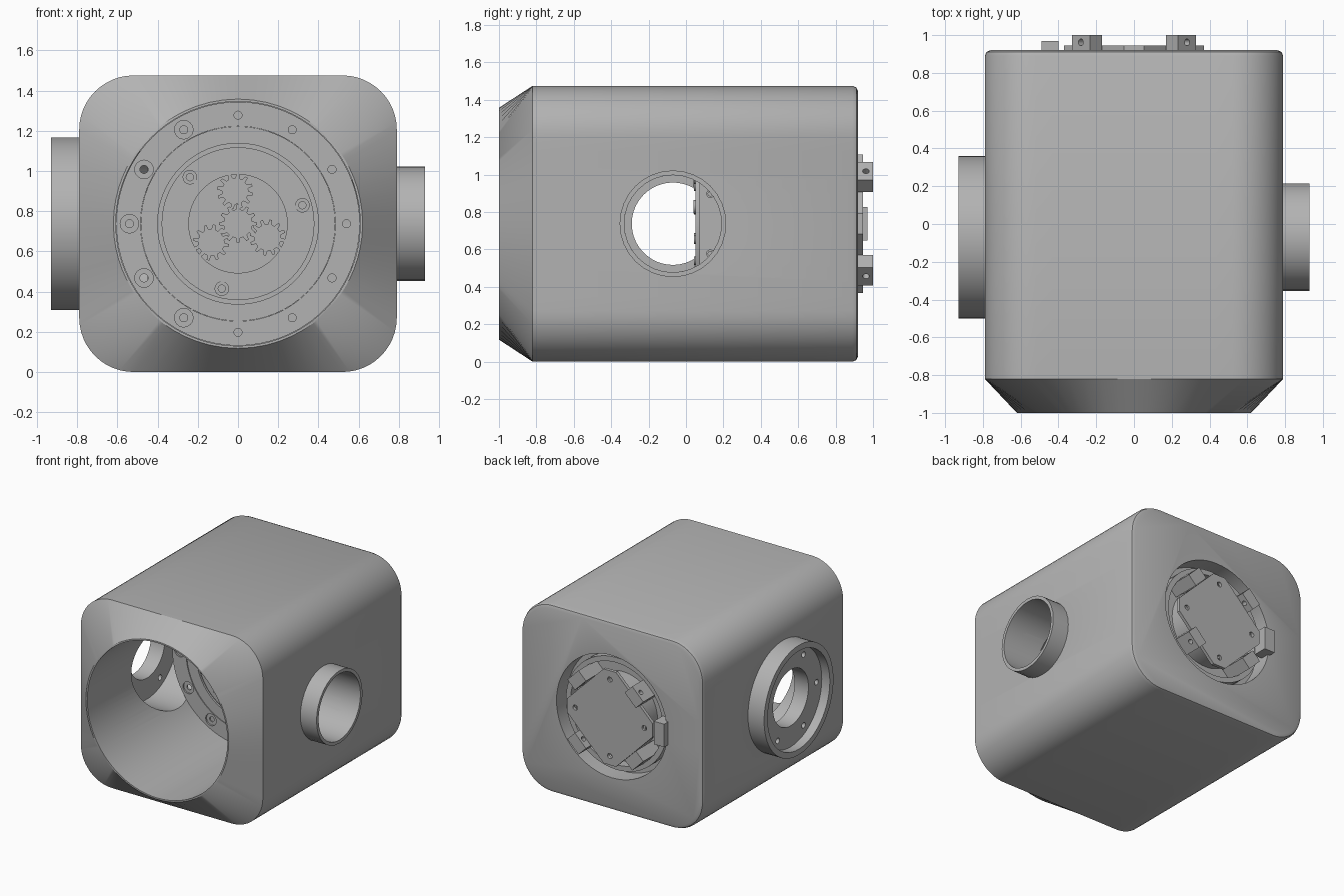
import bpy, bmesh
from math import sin, cos, pi, radians, sqrt
from mathutils import Vector, Matrix

if "Cube" in bpy.data.objects:
    bpy.data.objects.remove(bpy.data.objects["Cube"])

CZ = 0.7375          # height of the main axis
CY = -0.07           # depth of the side ports
grey = bpy.data.materials.new("plain grey")
grey.use_nodes = True
colour = (0.45, 0.45, 0.45, 1)
grey.diffuse_color = colour
grey.node_tree.nodes["Principled BSDF"].inputs["Base Color"].default_value = colour


def place(axis, u, v, t):
    """Point on a cross-section at distance t along the axis."""
    return Vector((u, t, CZ + v)) if axis == "Y" else Vector((t, CY + u, CZ + v))


def loft(name, rings, wrap=False):
    """Skin a list of equal rings; cap the ends or join last to first."""
    bm = bmesh.new()
    vr = [[bm.verts.new(p) for p in r] for r in rings]
    n = len(vr[0])
    for a, b in zip(vr, vr[1:] + ([vr[0]] if wrap else [])):
        for i in range(n):
            j = (i + 1) % n
            bm.faces.new((a[i], a[j], b[j], b[i]))
    if not wrap:
        bm.faces.new(vr[0])
        bm.faces.new(vr[-1])
    bmesh.ops.recalc_face_normals(bm, faces=bm.faces)
    me = bpy.data.meshes.new(name)
    bm.to_mesh(me)
    bm.free()
    me.materials.append(grey)
    ob = bpy.data.objects.new(name, me)
    bpy.context.collection.objects.link(ob)
    return ob


def circle(r, n, cu=0, cv=0):
    return [(cu + r * cos(2 * pi * i / n), cv + r * sin(2 * pi * i / n)) for i in range(n)]


def prism(name, pts, t0, t1, axis="Y"):
    return loft(name, [[place(axis, u, v, t) for u, v in pts] for t in (t0, t1)])


def rod(name, r, t0, t1, axis="Y", at=(0, 0), n=64):
    return prism(name, circle(r, n, *at), t0, t1, axis)


def tube(name, ro, ri, t0, t1, axis="Y", at=(0, 0), n=64):
    steps = ((ro, t0), (ro, t1), (ri, t1), (ri, t0))
    return loft(name, [[place(axis, u, v, t) for u, v in circle(r, n, *at)] for r, t in steps], True)


def cut(ob, cutters):
    for c in cutters:
        m = ob.modifiers.new("cut", "BOOLEAN")
        m.operation, m.solver, m.object = "DIFFERENCE", "EXACT", c
        with bpy.context.temp_override(object=ob, active_object=ob, selected_objects=[ob]):
            bpy.ops.object.modifier_apply(modifier=m.name)
        bpy.data.objects.remove(c)


def polar(r, deg):
    return r * cos(radians(deg)), r * sin(radians(deg))


def rounded(hw, hh, r, seg=12):
    """Rounded rectangle with subdivided flats."""
    corners = []
    for k, (sx, sy) in enumerate(((1, 1), (-1, 1), (-1, -1), (1, -1))):
        corners.append([(sx * (hw - r) + r * cos(pi / 2 * (k + i / seg)),
                         sy * (hh - r) + r * sin(pi / 2 * (k + i / seg))) for i in range(seg + 1)])
    pts = []
    for k, arc in enumerate(corners):
        a, b = Vector(arc[-1]), Vector(corners[(k + 1) % 4][0])
        pts += arc + [tuple(a.lerp(b, i / seg)) for i in range(1, seg)]
    return pts


# Housing: rounded box with a filleted back and a front that narrows to a circle
sections = [(0.92, 0.03), (0.911, 0.009), (0.89, 0.0), (-0.82, 0.0)]
rings = [[place("Y", u, v, y) for u, v in rounded(0.79 - i, CZ - i, 0.27 - i)] for y, i in sections]
mouth = [Vector(p).normalized() * 0.62 for p in rounded(0.79, CZ, 0.27)]
rings.append([place("Y", p.x, p.y, -1) for p in mouth])
housing = loft("housing", rings)
cut(housing, [
    rod("bore_cutter", 0.608, -1.1, 0.07, n=96),
    rod("left_port_cutter", 0.26, 0.5, 1.1, "X", n=48),
    rod("right_port_cutter", 0.385, -1.1, -0.45, "X"),
    rod("back_cutter", 0.48, 0.78, 1.1),
])

# Side ports: narrow collar on the left, wide collar with a drilled plate on the right
tube("left_collar", 0.285, 0.26, 0.77, 0.93, "X", n=32)
tube("right_collar", 0.43, 0.385, -0.93, -0.77, "X")
port_plate = tube("right_port_plate", 0.39, 0.22, -0.86, -0.74, "X")
cut(port_plate, [rod("hole_cutter", 0.022, -1, -0.6, "X", polar(0.32, 60 * k), 16) for k in range(6)])
for side in (1, -1):
    tube("port_screw", 0.022, 0.012, 0.49, 0.51, "X", (0.2, 0.16 * side), 16)

# Flange at the bottom of the bore, with counterbored holes on one half
flange = tube("gearbox_flange", 0.606, 0.485, 0.05, 0.075, n=96)
cutters = []
for k in range(12):
    at = polar(0.54, 30 * k)
    if 4 <= k <= 8:
        cutters.append(rod("counterbore_cutter", 0.046, 0, 0.062, at=at, n=24))
    cutters.append(rod("hole_cutter", 0.02, 0, 0.1, at=at, n=16))
cut(flange, cutters)

# Gearbox rings and carrier
tube("outer_ring", 0.484, 0.40, 0.055, 0.075)
tube("carrier", 0.38, 0.245, 0.05, 0.075)
for k in range(12):
    r = 0.33 if k % 2 else 0.28
    tube("carrier_screw", 0.022, 0.012, 0.044, 0.06, at=polar(r, 15 + 30 * k), n=16)
for deg in (16, 136, 256):
    tube("carrier_bolt", 0.036, 0.018, 0.04, 0.06, at=polar(0.333, deg), n=24)


def gear(name, r, teeth, at, turn):
    """Spur gear with tapered teeth."""
    pts = []
    for k in range(teeth):
        for f, h in ((-0.3, -1), (-0.14, 1), (0.14, 1), (0.3, -1)):
            u, v = polar(r + 0.012 * h, turn + 360 * (k + f) / teeth)
            pts.append((at[0] + u, at[1] + v))
    prism(name, pts, 0.056, 0.075)
    tube(name + "_hub", 0.04, 0.028, 0.05, 0.06, at=at, n=24)


gear("sun_gear", 0.083, 12, (0, 0), 0)
for deg in (95, 215, 335):
    gear("planet_gear", 0.078, 12, polar(0.163, deg), deg + 15)

# Motor in the back recess
rod("motor_body", 0.30, 0.77, 0.93)
tube("motor_rim", 0.44, 0.40, 0.77, 0.86)
a, w = 0.37, 0.054
octagon = [(a, -w), (a, w), (w, a), (-w, a), (-a, w), (-a, -w), (-w, -a), (w, -a)]
motor_plate = prism("motor_plate", octagon, 0.92, 0.945)
cut(motor_plate, [rod("hole_cutter", 0.02, 0.8, 1, at=polar(0.3, 90 * k), n=16) for k in range(4)])


def block(name, cu, cv, hu, hv, y0, y1, deg=0):
    turn = Matrix.Rotation(radians(deg), 2)
    pts = [turn @ Vector((su * hu, sv * hv)) for su, sv in ((-1, -1), (1, -1), (1, 1), (-1, 1))]
    return prism(name, [(cu + p.x, cv + p.y) for p in pts], y0, y1)


for deg in (45, 135, 225, 315):
    u, v = polar(0.352, deg)
    lug = block("motor_lug", u, v, 0.046, 0.068, 0.78, 1.0, deg)
    hole = rod("hole_cutter", 0.018, -0.2, 0.2, n=16)
    hole.data.transform(Matrix.Translation((0, 0, -CZ)))
    hole.data.transform(Matrix.Translation((u, 0.962, CZ + v))
                        @ Matrix.Rotation(-radians(deg), 4, "Y") @ Matrix.Rotation(pi / 2, 4, "Z"))
    cut(lug, [hole])
block("connector", -0.445, 0, 0.045, 0.09, 0.85, 0.97)

# Smooth the round surfaces and keep the edges sharp
for ob in bpy.context.scene.objects:
    ob.select_set(ob.type == "MESH")
bpy.context.view_layer.objects.active = housing
bpy.ops.object.shade_smooth_by_angle(angle=radians(30))
